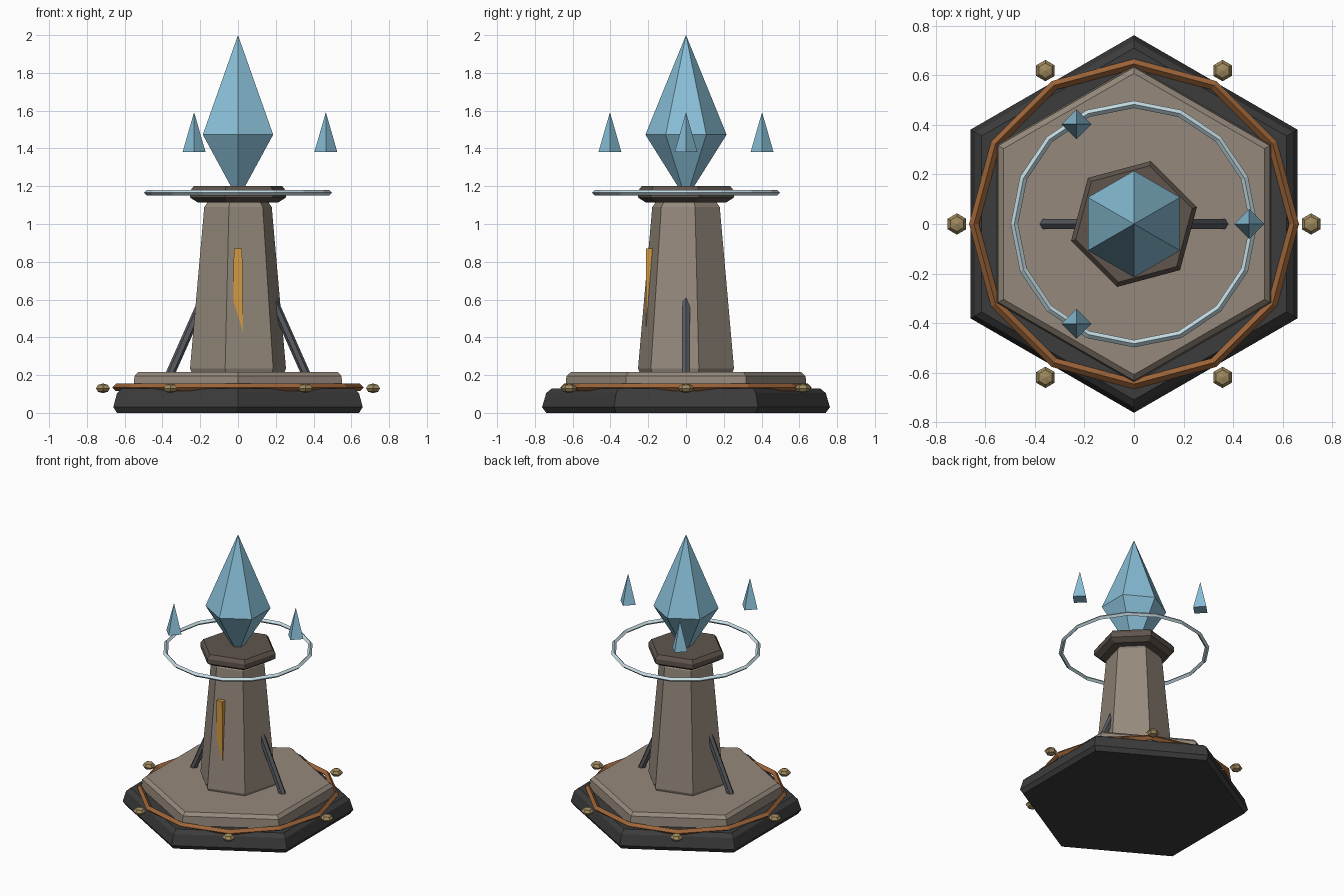
import bpy, bmesh, math
from mathutils import Vector

cube = bpy.data.objects.get("Cube")
if cube:
    bpy.data.objects.remove(cube, do_unlink=True)


def material(name, rgb):
    m = bpy.data.materials.new(name)
    m.use_nodes = True
    m.diffuse_color = (*rgb, 1)
    m.node_tree.nodes["Principled BSDF"].inputs["Base Color"].default_value = (*rgb, 1)
    return m


charcoal = material("charcoal stone", (0.045, 0.045, 0.046))
stone = material("warm stone", (0.30, 0.25, 0.20))
cap_stone = material("dark brown stone", (0.115, 0.09, 0.073))
copper = material("copper", (0.34, 0.13, 0.04))
brass = material("brass", (0.34, 0.25, 0.11))
amber = material("amber", (0.65, 0.32, 0.055))
iron = material("iron grey", (0.10, 0.105, 0.12))
crystal_blue = material("crystal blue", (0.25, 0.52, 0.68))
silver = material("pale silver", (0.56, 0.72, 0.78))


def finish(bm, name, mat, location=(0, 0, 0)):
    bmesh.ops.recalc_face_normals(bm, faces=bm.faces)
    mesh = bpy.data.meshes.new(name)
    bm.to_mesh(mesh)
    bm.free()
    mesh.materials.append(mat)
    ob = bpy.data.objects.new(name, mesh)
    ob.location = location
    bpy.context.collection.objects.link(ob)
    return ob


def turned(name, profile, sides, phase, mat, location=(0, 0, 0), closed=False):
    """Revolve (radius, z) points with a low side count; radius 0 makes a tip."""
    bm = bmesh.new()
    rings = []
    for r, z in profile:
        if r == 0:
            rings.append([bm.verts.new((0, 0, z))] * sides)
        else:
            angles = [math.radians(phase) + math.tau * i / sides for i in range(sides)]
            rings.append([bm.verts.new((r * math.cos(a), r * math.sin(a), z)) for a in angles])
    pairs = list(zip(rings, rings[1:]))
    if closed:
        pairs.append((rings[-1], rings[0]))
    for low, high in pairs:
        for i in range(sides):
            j = (i + 1) % sides
            bm.faces.new(list(dict.fromkeys((low[i], low[j], high[j], high[i]))))
    if not closed:
        for ring in (rings[0], rings[-1]):
            if len(set(ring)) > 2:
                bm.faces.new(ring)
    return finish(bm, name, mat, location)


def band(name, radius, thick, z, sides, mat):
    section = [(radius + thick, z), (radius, z + thick), (radius - thick, z), (radius, z - thick)]
    return turned(name, section, sides, 0, mat, closed=True)


# Stepped hexagonal base
turned("base", [(0.74, 0), (0.762, 0.03), (0.74, 0.105), (0.71, 0.13)], 6, 30, charcoal)
turned("platform", [(0.64, 0.12), (0.633, 0.195), (0.608, 0.217)], 6, 30, stone)
band("copper_band", 0.646, 0.02, 0.135, 12, copper)

# Tapered column and chamfered cap, both turned a quarter step
turned("column", [(0.253, 0.21), (0.263, 0.235), (0.185, 1.09), (0.166, 1.116)], 6, 15, stone)
turned("column_cap", [(0.222, 1.115), (0.263, 1.14), (0.263, 1.175), (0.243, 1.2)], 6, 15, cap_stone)

# Crystal and the hovering ring
turned("crystal", [(0, 1.13), (0.215, 1.473), (0, 2)], 6, 30, crystal_blue)
band("hover_ring", 0.483, 0.015, 1.166, 16, silver)

# Three floating shards
for i in range(3):
    a = math.tau * i / 3
    turned(f"shard_{i + 1}", [(0.061, 1.38), (0, 1.592)], 4, 0, crystal_blue,
           (0.465 * math.cos(a), 0.465 * math.sin(a), 0))

# Six studs around the base
for i in range(6):
    a = math.tau * i / 6
    turned(f"stud_{i + 1}", [(0, -0.026), (0.03, -0.018), (0.043, 0), (0.03, 0.018), (0, 0.026)],
           6, 30, brass, (0.715 * math.cos(a), 0.715 * math.sin(a), 0.13))

# Leaning struts, each with a ridge facing outward
for side, label in ((1, "left"), (-1, "right")):
    foot = Vector((0.362 * side, 0, 0.2))
    head = Vector((0.17 * side, 0, 0.632))
    strut = turned(f"{label}_strut", [(0.024, 0), (0.024, (head - foot).length)], 6, 0, iron, foot)
    strut.rotation_euler.y = math.atan2(head.x - foot.x, head.z - foot.z)

# Amber inlay sunk into the front of the column
bm = bmesh.new()
bmesh.ops.create_cube(bm, size=1)
for v in bm.verts:
    top = v.co.z > 0
    v.co = (math.copysign(0.022 if top else 0.027, v.co.x),
            -0.213 if v.co.y < 0 else -0.17,
            0.87 if top else 0.4)
finish(bm, "front_inlay", amber)
